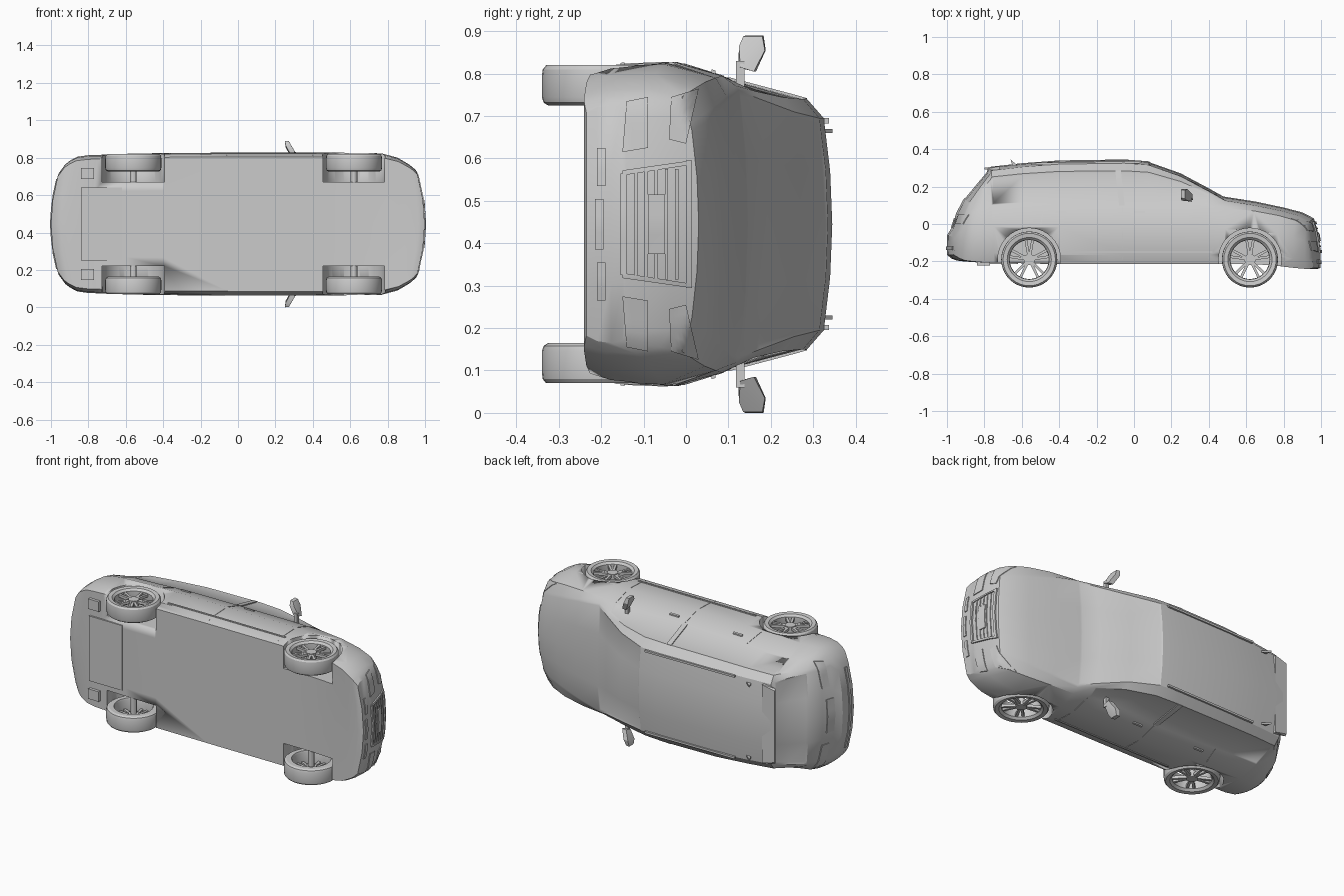
import bpy, bmesh, math
from mathutils import Vector, Matrix
from mathutils.bvhtree import BVHTree

if "Cube" in bpy.data.objects:
    bpy.data.objects.remove(bpy.data.objects["Cube"])

ZC = 0.445  # centre plane of the car, which lies on its side (roof towards +y)
paint = bpy.data.materials.new("light_grey")
paint.diffuse_color = (0.6, 0.6, 0.6, 1)
paint.use_nodes = True
paint.node_tree.nodes["Principled BSDF"].inputs["Base Color"].default_value = paint.diffuse_color


def finish(bm, name, angle=30):
    bmesh.ops.recalc_face_normals(bm, faces=bm.faces[:])
    me = bpy.data.meshes.new(name)
    bm.to_mesh(me)
    bm.free()
    ob = bpy.data.objects.new(name, me)
    bpy.context.collection.objects.link(ob)
    me.materials.append(paint)
    bpy.ops.object.select_all(action='DESELECT')
    ob.select_set(True)
    bpy.context.view_layer.objects.active = ob
    bpy.ops.object.shade_smooth_by_angle(angle=math.radians(angle))
    return ob


def hull(name, pts):
    bm = bmesh.new()
    for p in pts:
        bm.verts.new(p)
    bmesh.ops.convex_hull(bm, input=bm.verts[:])
    return finish(bm, name)


def cylinder(bm, r, depth, loc, seg=32):
    bmesh.ops.create_cone(bm, cap_ends=True, segments=seg, radius1=r, radius2=r,
                          depth=depth, matrix=Matrix.Translation(loc))


# Body stations: x, bottom, top, half width, belt height, belt half width, roof half width
stations = [
    (-1.0, -.165, -.06, .27, -.08, .26, .24), (-.975, -.185, -.02, .32, -.045, .31, .28),
    (-.95, -.195, .06, .34, .0, .325, .27), (-.91, -.20, .135, .36, .06, .33, .27),
    (-.84, -.205, .22, .368, .09, .325, .26), (-.785, -.205, .285, .37, .10, .325, .245),
    (-.775, -.205, .305, .37, .10, .327, .24), (-.6, -.21, .325, .376, .105, .33, .245),
    (-.4, -.215, .34, .38, .105, .34, .25), (-.05, -.215, .345, .382, .10, .345, .25),
    (.08, -.215, .335, .382, .10, .345, .25), (.25, -.215, .275, .382, .10, .345, .265),
    (.40, -.215, .195, .382, .095, .345, .295), (.49, -.215, .145, .382, .085, .35, .315),
    (.65, -.215, .12, .382, .07, .345, .29), (.80, -.225, .088, .378, .045, .335, .26),
    (.90, -.235, .062, .355, .02, .32, .24), (.962, -.24, .03, .32, -.01, .30, .22),
    (.98, -.24, -.03, .305, -.06, .29, .25), (.998, -.235, -.14, .28, -.15, .275, .25)]


def point(x, w, y):
    # plan rounding pulls the outer edges of both ends inwards
    t = max(0, (abs(x) - .45) / .55)
    return Vector((x - math.copysign(.08 * t * t * (w / .38) ** 2, x), y, ZC + w))


def section(x, yb, yt, W, by, bw, tw):
    crown = min(.02, (yt - by) * .4)
    ye = yt - crown
    sy = yb + min(.05, (by - yb) * .3)
    side = [(W * .985, sy), (W, sy + (by - sy) * .55), (bw, by),
            (bw + (tw - bw) * .82 + .13 * (ye - by), by + (ye - by) * .82)]
    fr = (-1, -.5, 0, .5, 1)
    ring = [(f * W * .94, yb) for f in fr] + side
    ring += [(-f * tw, yt - crown * f * f) for f in fr]
    ring += [(-w, y) for w, y in reversed(side)]
    return [point(x, w, y) for w, y in ring]


bm = bmesh.new()
rings = [[bm.verts.new(p) for p in section(*s)] for s in stations]
N = 18
windows, screens = [], []
for i in range(len(rings) - 1):
    a, b = rings[i], rings[i + 1]
    for j in range(N):
        k = (j + 1) % N
        f = bm.faces.new((a[j], a[k], b[k], b[j]))
        mid = (stations[i][0] + stations[i + 1][0]) / 2
        if j in (7, 14) and -.8 < mid < .4:
            windows.append(f)
        if 9 <= j <= 12 and (.08 < mid < .49 or -.91 < mid < -.785):
            screens.append(f)
# Domed caps close the nose and the tail
for ring, s in ((rings[0], stations[0]), (rings[-1], stations[-1])):
    grid = [ring[0:5]]
    for r in range(4):
        R, L = ring[5 + r], ring[17 - r]
        w = R.co.z - ZC
        grid.append([L] + [bm.verts.new(point(s[0], w * f, R.co.y)) for f in (-.5, 0, .5)] + [R])
    grid.append(ring[13:8:-1])
    for g, h in zip(grid, grid[1:]):
        for c in range(4):
            bm.faces.new((g[c], g[c + 1], h[c + 1], h[c]))
bmesh.ops.recalc_face_normals(bm, faces=bm.faces[:])
tree = BVHTree.FromBMesh(bm)
# Recessed glass
for group in (windows, screens):
    bmesh.ops.inset_region(bm, faces=group, thickness=.012, depth=-.004, use_even_offset=True)
body = finish(bm, "body")

# Wheel wells
WHEELS = [(-.56, -.19), (.62, -.19)]
for cx, cy in WHEELS:
    for s in (-1, 1):
        cb = bmesh.new()
        cylinder(cb, .168, .3, (cx, cy, ZC + s * .375), 40)
        cutter = finish(cb, "well_cutter")
        cutter.hide_render = True
        bpy.context.view_layer.objects.active = body
        m = body.modifiers.new("well", 'BOOLEAN')
        m.operation, m.solver, m.object = 'DIFFERENCE', 'EXACT', cutter
        bpy.ops.object.modifier_apply(modifier=m.name)
        bpy.data.objects.remove(cutter)


def patch(name, quad, axis, s, lift=.005, n=6):
    """Thin plate draped on the body; quad is (y, w) seen along x, (x, y) seen along z."""
    pb = bmesh.new()
    q = [Vector(c) for c in quad]
    layers = []
    for off in (lift, -.004):
        rows = []
        for i in range(n + 1):
            row = []
            for j in range(n + 1):
                p = q[0].lerp(q[1], i / n).lerp(q[3].lerp(q[2], i / n), j / n)
                d = Vector((s, 0, 0)) if axis == 'x' else Vector((0, 0, s))
                o = Vector((0, p.x, ZC + p.y)) if axis == 'x' else Vector((p.x, p.y, ZC))
                hit = tree.ray_cast(o + d * 2, -d)[0] or tree.find_nearest(o + d * .9)[0]
                row.append(pb.verts.new(hit + d * off))
            rows.append(row)
        for r, t in zip(rows, rows[1:]):
            for c in range(n):
                pb.faces.new((r[c], r[c + 1], t[c + 1], t[c]))
        layers.append(rows)
    edge = [(i, 0) for i in range(n)] + [(n, j) for j in range(n)]
    edge += [(i, n) for i in range(n, 0, -1)] + [(0, j) for j in range(n, 0, -1)]
    for (a, b), (c, d) in zip(edge, edge[1:] + edge[:1]):
        pb.faces.new((layers[0][a][b], layers[0][c][d], layers[1][c][d], layers[1][a][b]))
    return finish(pb, name)


def rect(u0, u1, v0, v1):
    return [(u0, v0), (u1, v0), (u1, v1), (u0, v1)]


# Grille: surround, bars and number plate holder
patch("grille_top", rect(.0, .014, -.15, .15), 'x', 1, .008)
patch("grille_bottom", rect(-.155, -.14, -.12, .12), 'x', 1, .008)
for i in range(5):
    y = -.122 + .024 * i
    patch("grille_bar", rect(y, y + .008, -.13, .13), 'x', 1)
patch("front_plate", rect(-.09, -.05, -.07, .07), 'x', 1, .009)
patch("rear_plate", rect(-.02, .03, -.1, .1), 'x', -1, .004)
patch("rear_bumper_strip", rect(-.14, -.12, -.24, .24), 'x', -1, .006)
patch("lower_intake", rect(-.215, -.195, -.06, .06), 'x', 1)

for s in (-1, 1):
    # Front and rear lamps, air intakes
    patch("grille_side", [(-.15, s * .115), (.01, s * .14), (.01, s * .15), (-.15, s * .127)], 'x', 1, .008)
    patch("headlamp", [(-.04, s * .20), (-.035, s * .30), (.03, s * .32), (.0, s * .19)], 'x', 1)
    patch("fog_intake", [(-.15, s * .17), (-.14, s * .29), (-.09, s * .3), (-.09, s * .18)], 'x', 1)
    patch("lower_slot", rect(-.21, -.19, s * .09, s * .18), 'x', 1)
    patch("tail_lamp", [(.0, s * .17), (.0, s * .31), (.05, s * .32), (.05, s * .17)], 'x', -1)
    # Door seams, pillar, handles and sill trim
    for x in (-.06, .40):
        patch("door_seam", rect(x - .002, x + .002, -.19, .09), 'z', s, .002)
    patch("rear_door_seam", [(-.50, .0), (-.496, .0), (-.476, .10), (-.48, .10)], 'z', s, .002)
    patch("centre_pillar", [(-.08, .10), (-.05, .10), (-.07, .285), (-.10, .285)], 'z', s, .002)
    patch("sill_trim", rect(-.36, .42, -.155, -.145), 'z', s, .004)
    for x in (-.42, .0):
        patch("door_handle", rect(x, x + .06, .06, .07), 'z', s, .008, 2)
    # Mirror with stalk
    hull("mirror", [(x, y, ZC + s * w) for x, y, w in (
        (.25, .14, .445), (.272, .135, .443), (.25, .183, .445), (.272, .18, .443),
        (.282, .123, .37), (.315, .128, .37), (.282, .165, .36), (.312, .16, .36),
        (.255, .125, .42), (.285, .125, .42), (.255, .188, .41), (.285, .186, .41))])
    hull("mirror_stalk", [(x, y, ZC + s * w) for x in (.288, .31)
                          for y in (.118, .138) for w in (.32, .385)])
    # Roof rail, its rear fin and the exhaust box
    hull("roof_rail", [(x, y + d, ZC + s * w) for x, y in ((-.55, .315), (.04, .325))
                       for d in (0, .012) for w in (.238, .25)])
    hull("roof_fin", [(x, y, ZC + s * w) for x, y in ((-.66, .345), (-.65, .31), (-.62, .31))
                      for w in (.215, .225)])
    hull("exhaust_box", [(x, y, ZC + s * w) for x in (-.84, -.77)
                         for y in (-.222, -.19) for w in (.24, .30)])

# Spoiler lip and rear under-tray
hull("spoiler", [(x, y, ZC + w) for x, y, k in ((-.80, .292, .225), (-.80, .302, .215), (-.72, .308, .235),
                                                (-.72, .285, .235)) for w in (-k, k)])
hull("under_tray", [(x, y, ZC + w) for x in (-.84, -.62) for y in (-.215, -.19) for w in (-.195, .195)])

# Wheels: lathed tyre and rim, five double spokes, hub, axle
PROFILE = [(.118, .372), (.14, .375), (.148, .365), (.15, .35), (.15, .30), (.146, .287),
           (.135, .28), (.108, .28), (.104, .29), (.106, .36)]
for label, (cx, cy) in zip(("rear", "front"), WHEELS):
    for s in (-1, 1):
        wb = bmesh.new()
        seg = 36
        loops = [[wb.verts.new((cx + r * math.cos(a), cy + r * math.sin(a), ZC + s * w)) for r, w in PROFILE]
                 for a in (2 * math.pi * i / seg for i in range(seg))]
        for i in range(seg):
            a, b = loops[i], loops[(i + 1) % seg]
            for j in range(len(PROFILE)):
                k = (j + 1) % len(PROFILE)
                wb.faces.new((a[j], a[k], b[k], b[j]))
        cylinder(wb, .03, .04, (cx, cy, ZC + s * .342), 20)
        for i in range(10):
            ang = 2 * math.pi * (i // 2) / 5 + (.17 if i % 2 else -.17) + math.pi / 2
            rot = Matrix.Translation((cx, cy, ZC + s * .35)) @ Matrix.Rotation(ang, 4, 'Z')
            bmesh.ops.create_cube(wb, size=1, matrix=rot @ Matrix.Translation((.063, 0, 0))
                                  @ Matrix.Diagonal((.09, .014, .016, 1)))
        finish(wb, label + "_wheel")
    ab = bmesh.new()
    cylinder(ab, .018, .7, (cx, cy, ZC), 12)
    finish(ab, label + "_axle")
